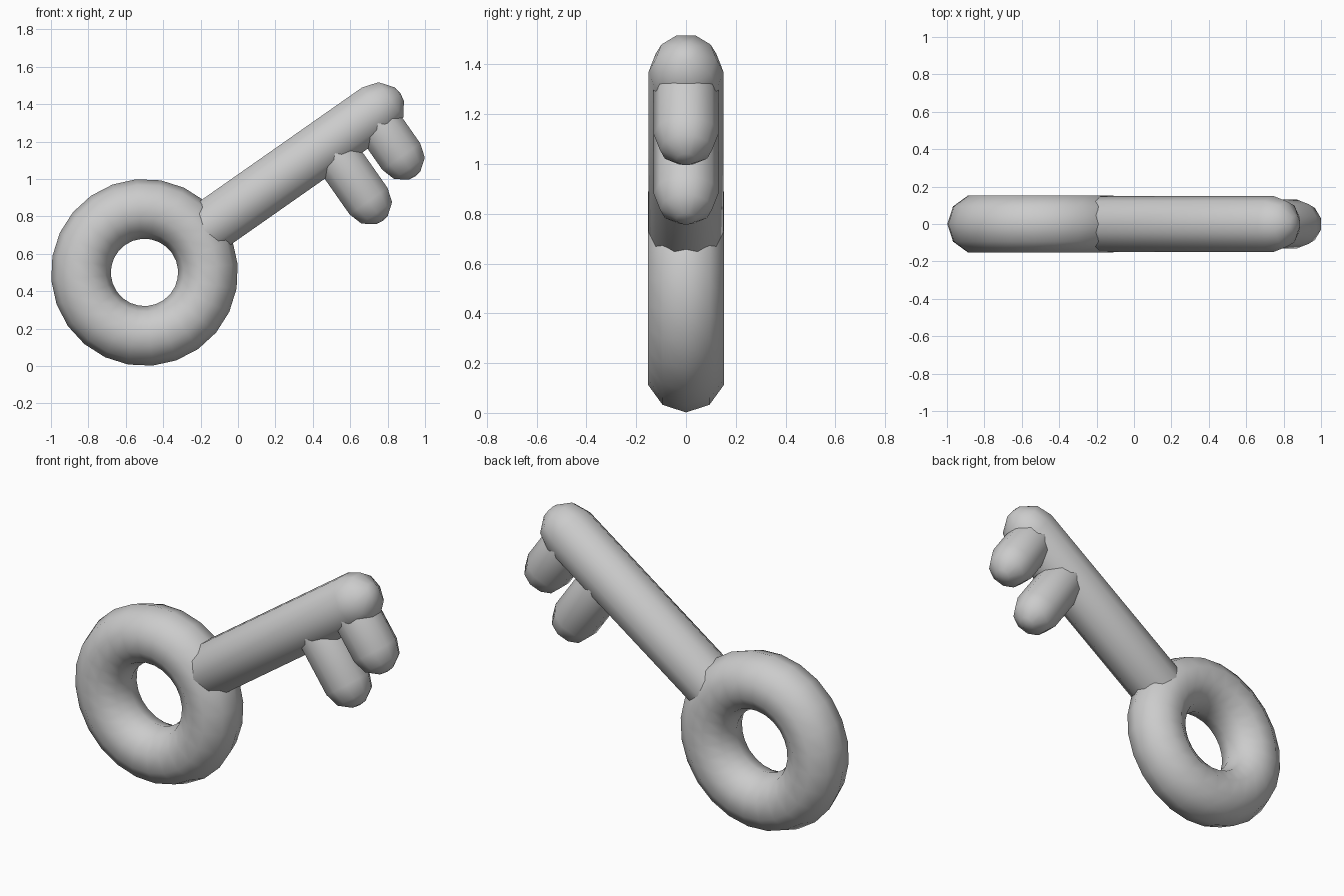
import bpy, bmesh
from math import radians, sin, cos, pi
from mathutils import Vector

if "Cube" in bpy.data.objects:
    bpy.data.objects.remove(bpy.data.objects["Cube"])

TILT = radians(35)
ALONG = Vector((cos(TILT), 0, sin(TILT)))      # shaft direction
ACROSS = Vector((sin(TILT), 0, -cos(TILT)))    # tooth direction
CENTRE = Vector((-0.5, 0, 0.5))                # middle of the ring
SIDES = 10


def capsule(name, start, length, radius, turn):
    """Ten-sided round-ended rod growing from start, turned about y."""
    profile = [(radius * cos(radians(a)), -radius * sin(radians(a))) for a in (72, 36, 0)]
    profile += [(r, length - z) for r, z in reversed(profile)]
    bm = bmesh.new()
    rings = []
    for r, z in profile:
        rings.append([bm.verts.new((r * sin(2 * pi * i / SIDES), r * cos(2 * pi * i / SIDES), z))
                      for i in range(SIDES)])
    bottom = bm.verts.new((0, 0, -radius))
    top = bm.verts.new((0, 0, length + radius))
    for i in range(SIDES):
        j = (i + 1) % SIDES
        for a, b in zip(rings, rings[1:]):
            bm.faces.new((a[i], a[j], b[j], b[i]))
        bm.faces.new((bottom, rings[0][j], rings[0][i]))
        bm.faces.new((top, rings[-1][i], rings[-1][j]))
    bmesh.ops.recalc_face_normals(bm, faces=bm.faces[:])
    for f in bm.faces:
        f.smooth = True
    mesh = bpy.data.meshes.new(name)
    bm.to_mesh(mesh)
    bm.free()
    ob = bpy.data.objects.new(name, mesh)
    bpy.context.collection.objects.link(ob)
    ob.location = start
    ob.rotation_euler = (0, turn, 0)
    return ob


# Ring handle
bpy.ops.mesh.primitive_torus_add(major_segments=24, minor_segments=SIDES,
                                 major_radius=0.34, minor_radius=0.16,
                                 location=CENTRE, rotation=(pi / 2, -TILT, 0))
ring = bpy.context.object
ring.name = "ring_handle"
bpy.ops.object.shade_smooth()

# Shaft, starting inside the ring's tube
capsule("shaft", CENTRE + ALONG * 0.34, 1.18, 0.15, pi / 2 - TILT)

# Two teeth hanging from the shaft
for name, along, length in (("inner_tooth", 1.2, 0.375), ("outer_tooth", 1.48, 0.28)):
    capsule(name, CENTRE + ALONG * along, length, 0.13, pi - TILT)
